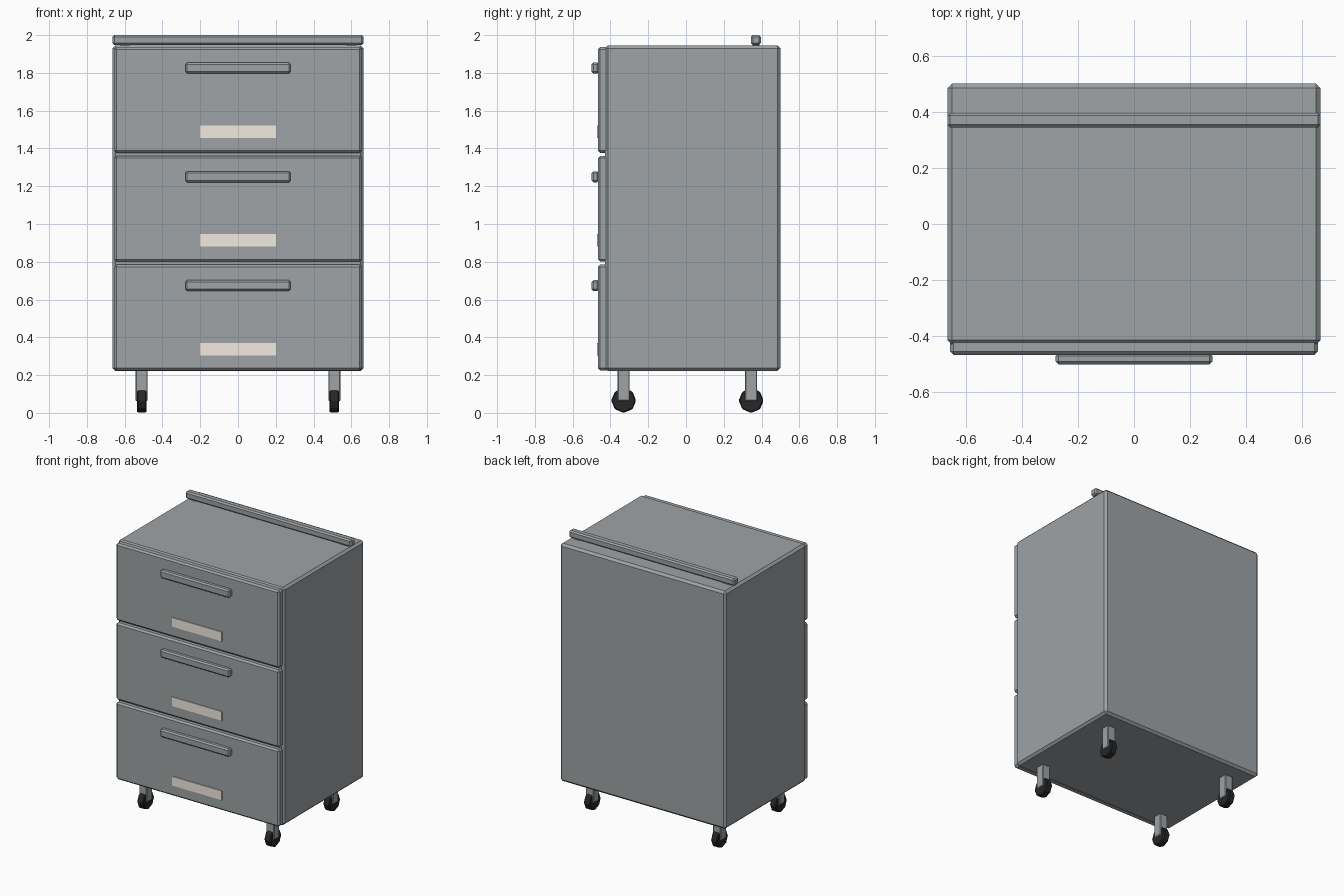
import bpy, math

if "Cube" in bpy.data.objects:
    bpy.data.objects.remove(bpy.data.objects["Cube"])


def material(name, rgb):
    m = bpy.data.materials.new(name)
    m.diffuse_color = (*rgb, 1)
    m.use_nodes = True
    m.node_tree.nodes["Principled BSDF"].inputs["Base Color"].default_value = m.diffuse_color
    return m


steel_mat = material("steel_grey", (0.342, 0.367, 0.381))
label_mat = material("label_cream", (0.90, 0.83, 0.74))
rubber_mat = material("rubber_black", (0.02, 0.02, 0.02))


def finish(ob, name, bevel, mat):
    ob.name = name
    if bevel:
        mod = ob.modifiers.new("chamfer", 'BEVEL')
        mod.width = bevel
        mod.segments = 1
    ob.data.materials.append(mat)
    return ob


def box(name, x, y, z, bevel=0, mat=steel_mat):
    """Chamfered box given (min, max) ranges on each axis."""
    ranges = (x, y, z)
    bpy.ops.mesh.primitive_cube_add(size=1, location=[(a + b) / 2 for a, b in ranges])
    ob = bpy.context.object
    ob.scale = [b - a for a, b in ranges]
    bpy.ops.object.transform_apply(location=False, rotation=False, scale=True)
    return finish(ob, name, bevel, mat)


# Cabinet body
box("cabinet_body", (-0.665, 0.665), (-0.43, 0.5), (0.222, 1.946), 0.016)

# Three drawers, each with a handle and a label
for i in range(3):
    z = 0.225 + 0.576 * i
    box(f"drawer_front_{i}", (-0.655, 0.655), (-0.466, -0.41), (z, z + 0.56), 0.012)
    box(f"drawer_handle_{i}", (-0.279, 0.279), (-0.5, -0.46), (z + 0.42, z + 0.478), 0.01)
    box(f"drawer_label_{i}", (-0.2, 0.2), (-0.472, -0.46), (z + 0.079, z + 0.145), 0, label_mat)

# Rear top rail on two short supports
box("top_rail", (-0.665, 0.665), (0.344, 0.396), (1.948, 2.0), 0.01)
for s in (-1, 1):
    x = 0.6 * s
    box("rail_support", (x - 0.025, x + 0.025), (0.352, 0.39), (1.935, 1.965))

# Four casters: square leg and eight-sided wheel
for x in (-0.51, 0.51):
    for y in (-0.33, 0.345):
        box("caster_leg", (x - 0.032, x + 0.032), (y - 0.032, y + 0.032), (0.062, 0.23), 0.005)
        bpy.ops.mesh.primitive_cylinder_add(vertices=8, radius=0.066, depth=0.05,
                                            location=(x, y, 0.066),
                                            rotation=(0, math.pi / 2, 0))
        finish(bpy.context.object, "caster_wheel", 0.006, rubber_mat)
